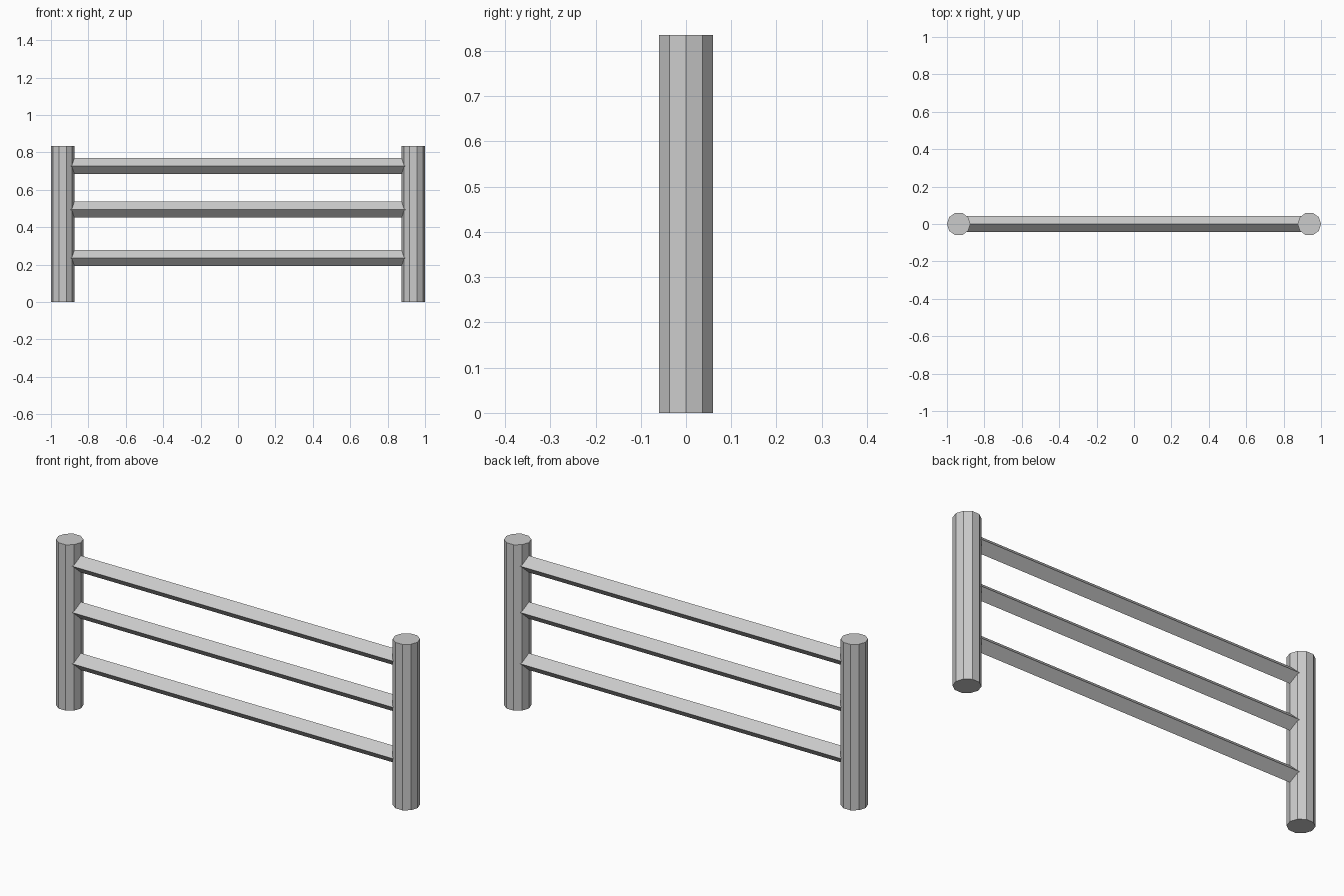
import bpy
from math import pi

if "Cube" in bpy.data.objects:
    bpy.data.objects.remove(bpy.data.objects["Cube"])

POST_R, POST_H = 0.0625, 0.835
POST_X = 1 - POST_R
RAIL_R = 0.0425


def prism(name, sides, radius, depth, location, rotation=(0, 0, 0)):
    bpy.ops.mesh.primitive_cylinder_add(vertices=sides, radius=radius, depth=depth,
                                        location=location, rotation=rotation)
    obj = bpy.context.object
    obj.name = name
    return obj


# Ten-sided upright posts, with a corner facing outward along x
for side, x in (("left", -POST_X), ("right", POST_X)):
    prism(f"{side}_post", 10, POST_R, POST_H, (x, 0, POST_H / 2), (0, 0, pi / 2))

# Diamond-section rails running between the posts
for name, z in (("lower_rail", 0.236), ("middle_rail", 0.494), ("upper_rail", 0.727)):
    prism(name, 4, RAIL_R, 2 * POST_X, (0, 0, z), (0, pi / 2, 0))
